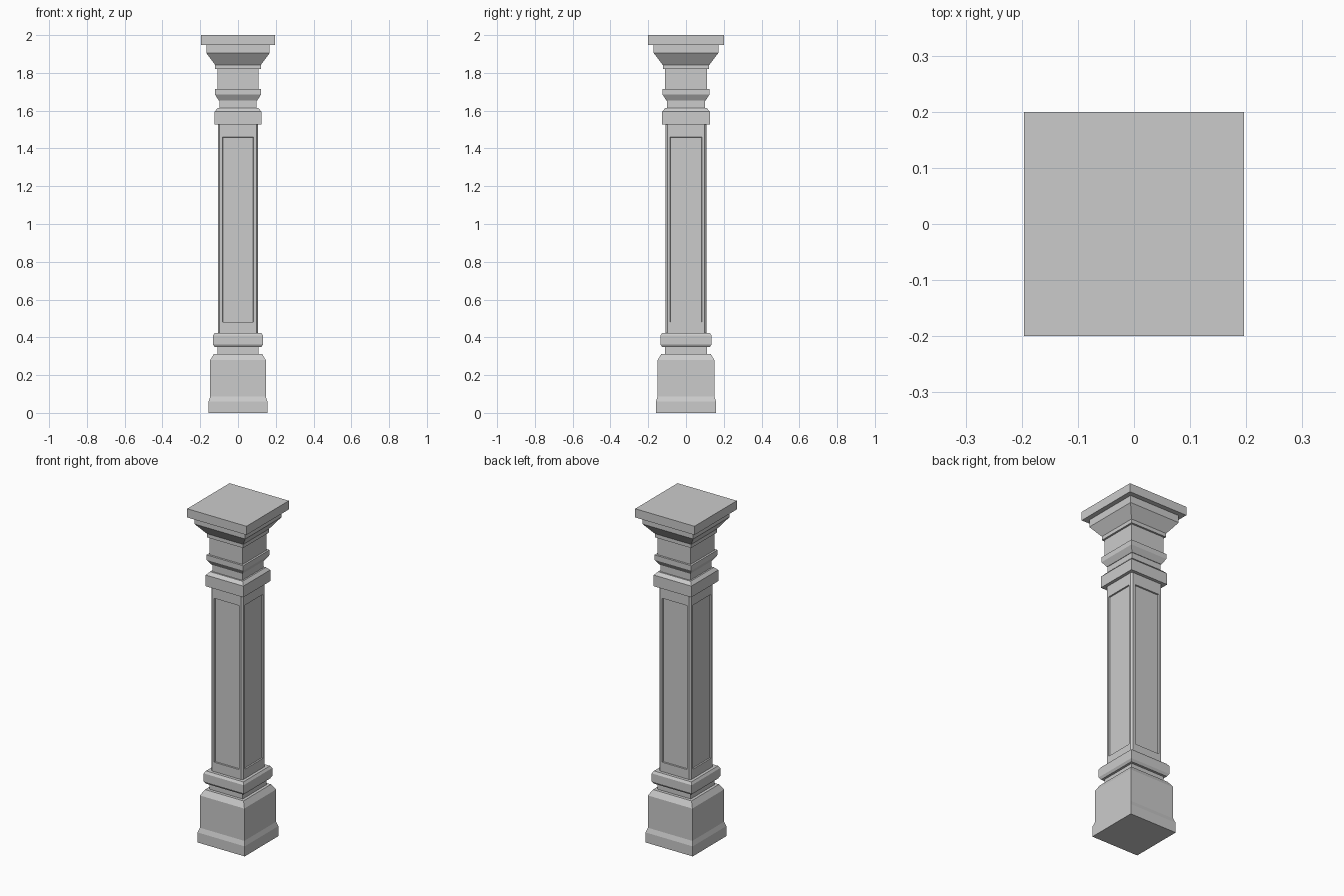
import bpy, bmesh

if "Cube" in bpy.data.objects:
    bpy.data.objects.remove(bpy.data.objects["Cube"])

SX = 0.98  # the plan is slightly narrower in x than in y


def finish(bm, name):
    bmesh.ops.scale(bm, vec=(SX, 1, 1), verts=bm.verts)
    bmesh.ops.recalc_face_normals(bm, faces=bm.faces)
    mesh = bpy.data.meshes.new(name)
    bm.to_mesh(mesh)
    bm.free()
    obj = bpy.data.objects.new(name, mesh)
    bpy.context.collection.objects.link(obj)
    return obj


def square_moulding(name, profile):
    """Stack square rings from (half width, height) pairs, bottom to top."""
    bm = bmesh.new()
    rings = [[bm.verts.new((sx * h, sy * h, z))
              for sx, sy in ((-1, -1), (1, -1), (1, 1), (-1, 1))]
             for h, z in profile]
    for a, b in zip(rings, rings[1:]):
        for i in range(4):
            j = (i + 1) % 4
            bm.faces.new((a[i], a[j], b[j], b[i]))
    bm.faces.new(rings[0][::-1])
    bm.faces.new(rings[-1])
    return finish(bm, name)


def panelled_shaft(name, half, z0, z1, chamfer, panel_half, pz0, pz1, depth):
    """Square shaft with chamfered corners and a sunk panel on each side."""
    bm = bmesh.new()
    bmesh.ops.create_cube(bm, size=1)
    for v in bm.verts:
        v.co = (v.co.x * 2 * half, v.co.y * 2 * half, z1 if v.co.z > 0 else z0)
    corners = [e for e in bm.edges
               if abs(e.verts[0].co.z - e.verts[1].co.z) > 0.1]
    bmesh.ops.bevel(bm, geom=corners, offset=chamfer, segments=1,
                    affect='EDGES')
    bm.normal_update()
    sides = [f for f in bm.faces
             if max(abs(f.normal.x), abs(f.normal.y)) > 0.99]
    bmesh.ops.inset_individual(bm, faces=sides,
                               thickness=half - chamfer - panel_half)
    mid = (z0 + z1) / 2
    for f in sides:
        for v in f.verts:
            v.co.z = pz1 if v.co.z > mid else pz0
    bmesh.ops.inset_individual(bm, faces=sides, thickness=0.002, depth=-depth)
    return finish(bm, name)


# Plinth and lower neck
square_moulding("plinth", [
    (0.159, 0), (0.159, 0.06), (0.150, 0.087), (0.150, 0.28),
    (0.130, 0.313), (0.112, 0.313), (0.112, 0.35)])

# Band under the shaft
square_moulding("lower_band", [
    (0.126, 0.348), (0.135, 0.362), (0.135, 0.41), (0.126, 0.424)])

# Shaft with four panels
panelled_shaft("shaft", 0.108, 0.42, 1.53, 0.009, 0.077, 0.48, 1.46, 0.008)

# Band above the shaft and upper collar
square_moulding("upper_band", [
    (0.127, 1.528), (0.127, 1.595), (0.110, 1.613),
    (0.101, 1.613), (0.101, 1.655)])
square_moulding("collar", [
    (0.104, 1.654), (0.124, 1.685), (0.124, 1.715),
    (0.112, 1.715), (0.112, 1.822)])

# Flared capital and top slab
square_moulding("capital", [
    (0.123, 1.82), (0.123, 1.842), (0.171, 1.905), (0.171, 1.95)])
square_moulding("top_slab", [(0.2, 1.948), (0.2, 2.0)])
